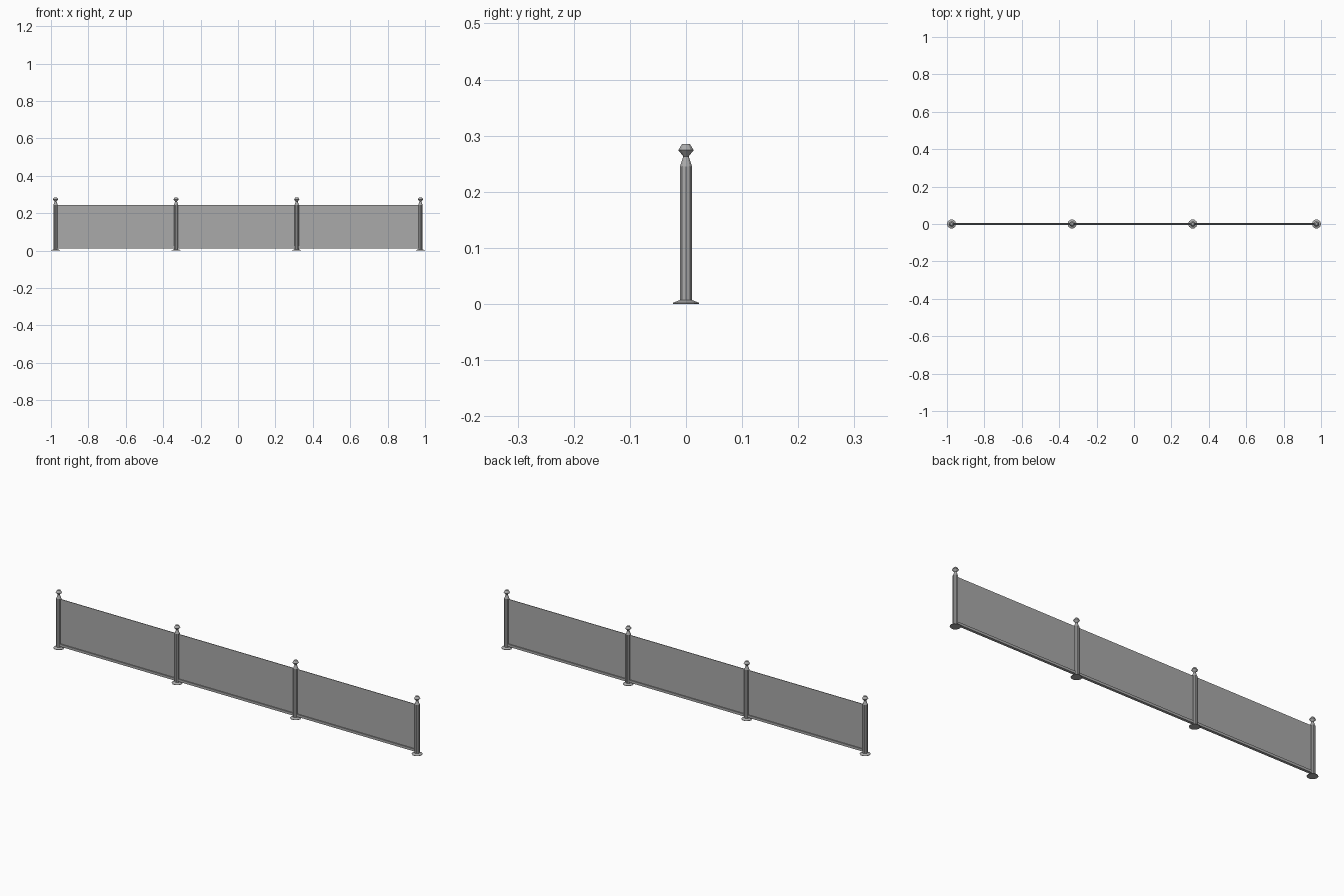
import bpy, math

if "Cube" in bpy.data.objects:
    bpy.data.objects.remove(bpy.data.objects["Cube"], do_unlink=True)

grey = bpy.data.materials.new("mid grey")
grey.use_nodes = True
colour = (0.4, 0.4, 0.4, 1)
grey.diffuse_color = colour
grey.node_tree.nodes["Principled BSDF"].inputs["Base Color"].default_value = colour


def add_mesh(name, verts, faces):
    mesh = bpy.data.meshes.new(name)
    mesh.from_pydata(verts, [], faces)
    mesh.materials.append(grey)
    obj = bpy.data.objects.new(name, mesh)
    bpy.context.collection.objects.link(obj)
    return obj


def turned(name, profile, x, sides=10):
    """Closed turned shape from (radius, height) pairs, bottom to top."""
    verts = [(r * math.cos(math.tau * i / sides), r * math.sin(math.tau * i / sides), z)
             for r, z in profile for i in range(sides)]
    faces = [(k * sides + i, k * sides + (i + 1) % sides,
              (k + 1) * sides + (i + 1) % sides, (k + 1) * sides + i)
             for k in range(len(profile) - 1) for i in range(sides)]
    last = (len(profile) - 1) * sides
    faces += [tuple(reversed(range(sides))), tuple(range(last, last + sides))]
    obj = add_mesh(name, verts, faces)
    obj.location.x = x
    return obj


def box(name, x0, x1, half_y, z0, z1):
    verts = [(x, y, z) for z in (z0, z1)
             for x, y in ((x0, -half_y), (x1, -half_y), (x1, half_y), (x0, half_y))]
    faces = [(3, 2, 1, 0), (4, 5, 6, 7)]
    faces += [(i, (i + 1) % 4, (i + 1) % 4 + 4, i + 4) for i in range(4)]
    return add_mesh(name, verts, faces)


# Posts: flared foot, straight shaft, pinched neck and faceted knob
foot_shaft = [(0.0245, 0), (0.0245, 0.002), (0.0115, 0.007), (0.0115, 0.245), (0.005, 0.263)]
knob = [(0.005, 0.263), (0.0145, 0.274), (0.0075, 0.285)]
posts = (-0.9755, -0.331, 0.314, 0.9755)
for number, x in enumerate(posts, 1):
    turned(f"post_{number}", foot_shaft, x)
    turned(f"post_knob_{number}", knob, x)

# Panels between the posts, each standing in a bottom rail
for number, (x0, x1) in enumerate(zip(posts, posts[1:]), 1):
    box(f"panel_{number}", x0, x1, 0.0015, 0.014, 0.243)
    box(f"bottom_rail_{number}", x0, x1, 0.0065, 0.012, 0.024)
